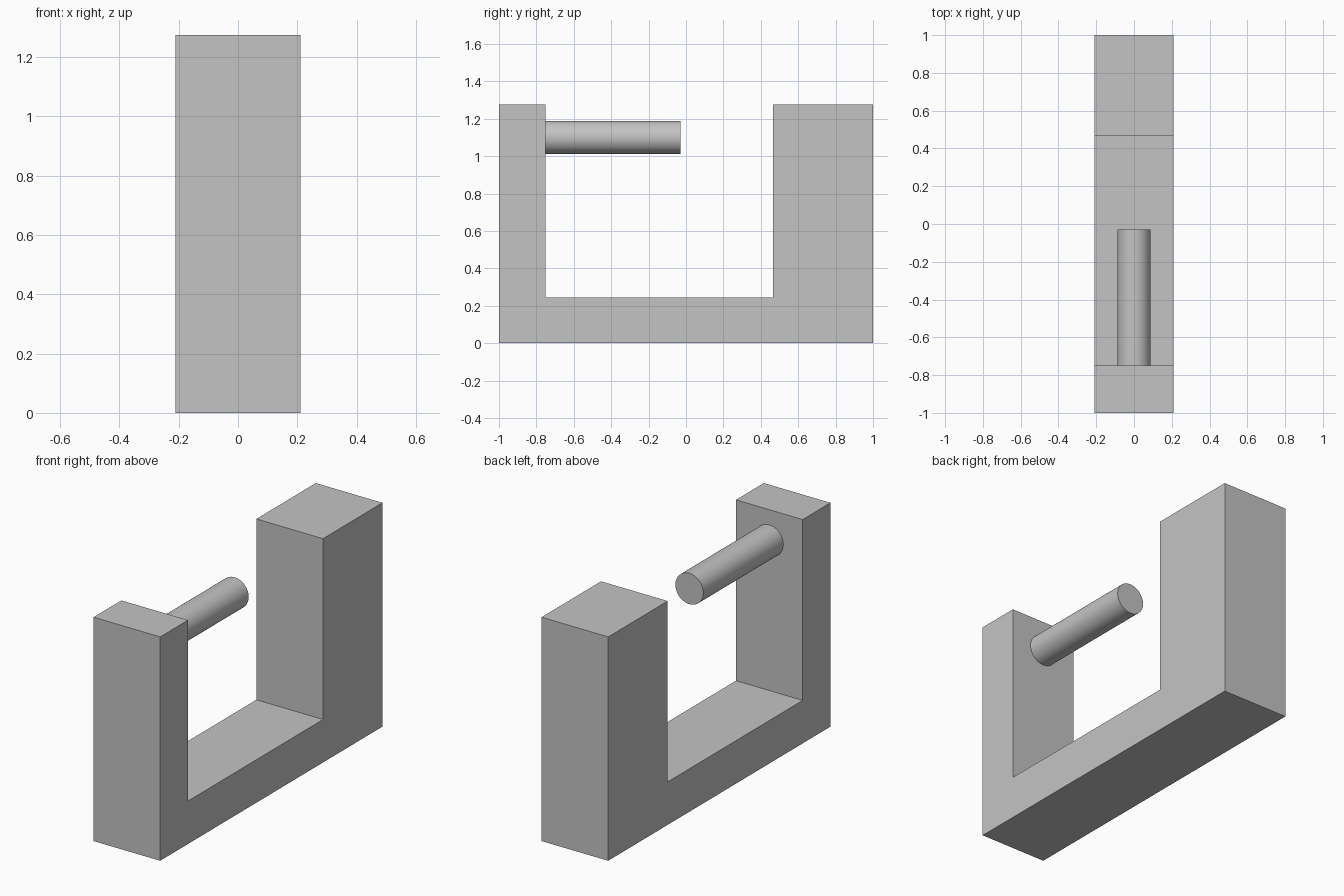
import bpy
import bmesh
import math
from mathutils import Matrix

cube = bpy.data.objects.get("Cube")
if cube:
    bpy.data.objects.remove(cube, do_unlink=True)

# Single plain grey finish
grey = bpy.data.materials.new("plain grey")
grey.use_nodes = True
colour = (0.55, 0.55, 0.55, 1)
grey.diffuse_color = colour
grey.node_tree.nodes["Principled BSDF"].inputs["Base Color"].default_value = colour


def add_object(name, bm):
    bmesh.ops.recalc_face_normals(bm, faces=bm.faces)
    mesh = bpy.data.meshes.new(name)
    bm.to_mesh(mesh)
    bm.free()
    mesh.materials.append(grey)
    obj = bpy.data.objects.new(name, mesh)
    bpy.context.collection.objects.link(obj)
    return obj


# Bracket: U-shaped side profile (y, z) extruded across the width
half_width, height, floor = 0.21, 1.275, 0.245
front_inner, back_inner = -0.75, 0.465
profile = [(-1, 0), (1, 0), (1, height), (back_inner, height),
           (back_inner, floor), (front_inner, floor),
           (front_inner, height), (-1, height)]
bm = bmesh.new()
side = bm.faces.new([bm.verts.new((-half_width, y, z)) for y, z in profile])
extruded = bmesh.ops.extrude_face_region(bm, geom=[side])["geom"]
bmesh.ops.translate(bm, vec=(2 * half_width, 0, 0),
                    verts=[v for v in extruded if isinstance(v, bmesh.types.BMVert)])
add_object("u_bracket", bm)

# Round pin reaching back from the thin front arm
pin_start, pin_end, pin_z, pin_radius = front_inner - 0.01, -0.03, 1.1, 0.088
bm = bmesh.new()
bmesh.ops.create_cone(
    bm, cap_ends=True, segments=64, radius1=pin_radius, radius2=pin_radius,
    depth=pin_end - pin_start,
    matrix=Matrix.Translation((0, (pin_start + pin_end) / 2, pin_z))
    @ Matrix.Rotation(math.pi / 2, 4, "X"))
pin = add_object("round_pin", bm)
bpy.ops.object.select_all(action="DESELECT")
pin.select_set(True)
bpy.context.view_layer.objects.active = pin
bpy.ops.object.shade_smooth_by_angle(angle=math.radians(30))
